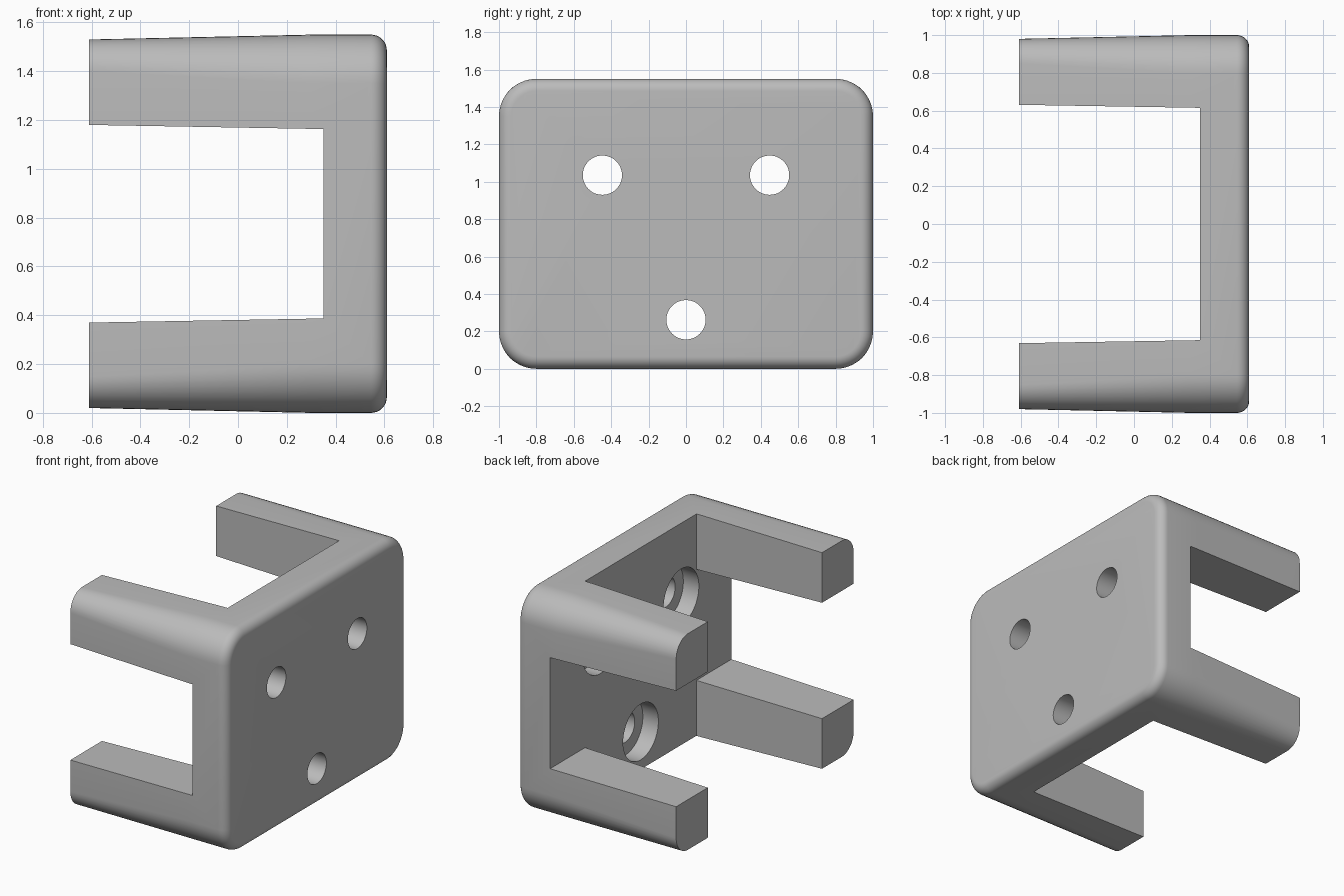
import bpy, bmesh, math
from mathutils import Matrix

old = bpy.data.objects.get("Cube")
if old:
    bpy.data.objects.remove(old, do_unlink=True)

MID = 0.775                      # height of the centre line
TIP, WALL, FRONT = -0.61, 0.35, 0.61
FILLET, CORNER = 0.065, 0.2

grey = bpy.data.materials.new("light grey")
grey.use_nodes = True
colour = (0.5, 0.5, 0.5, 1)
grey.diffuse_color = colour
grey.node_tree.nodes["Principled BSDF"].inputs["Base Color"].default_value = colour


def make_object(name, bm):
    bmesh.ops.recalc_face_normals(bm, faces=bm.faces)
    mesh = bpy.data.meshes.new(name)
    bm.to_mesh(mesh)
    bm.free()
    mesh.materials.append(grey)
    obj = bpy.data.objects.new(name, mesh)
    bpy.context.collection.objects.link(obj)
    return obj


def rounded_ring(x, half_y, half_z, radius, steps=10):
    """Rounded rectangle across the x axis."""
    ring = []
    for quarter, (sy, sz) in enumerate([(1, 1), (-1, 1), (-1, -1), (1, -1)]):
        for i in range(steps + 1):
            a = (quarter + i / steps) * math.pi / 2
            ring.append((x, sy * (half_y - radius) + radius * math.cos(a),
                         MID + sz * (half_z - radius) + radius * math.sin(a)))
    return ring


def loft(name, rings):
    bm = bmesh.new()
    loops = [[bm.verts.new(p) for p in ring] for ring in rings]
    n = len(loops[0])
    for a, b in zip(loops, loops[1:]):
        for i in range(n):
            j = (i + 1) % n
            bm.faces.new((a[i], a[j], b[j], b[i]))
    bm.faces.new(loops[0])
    bm.faces.new(loops[-1])
    return make_object(name, bm)


def box_ring(x, half_y, half_z):
    return [(x, sy * half_y, MID + sz * half_z)
            for sy, sz in [(1, 1), (-1, 1), (-1, -1), (1, -1)]]


def hole_cutter(name, y, z, radius, x0, x1):
    bm = bmesh.new()
    place = Matrix.Translation(((x0 + x1) / 2, y, z)) @ Matrix.Rotation(math.pi / 2, 4, 'Y')
    bmesh.ops.create_cone(bm, cap_ends=True, segments=48, radius1=radius,
                          radius2=radius, depth=x1 - x0, matrix=place)
    return make_object(name, bm)


def cut(body, cutter):
    cutter.hide_render = True
    mod = body.modifiers.new("cut", 'BOOLEAN')
    mod.operation, mod.solver, mod.object = 'DIFFERENCE', 'EXACT', cutter
    bpy.context.view_layer.objects.active = body
    bpy.ops.object.modifier_apply(modifier=mod.name)
    bpy.data.objects.remove(cutter, do_unlink=True)


# Outer body: tapered towards the leg tips, filleted round the plate face
rings = [rounded_ring(TIP, 0.98, MID - 0.02, 0.13),
         rounded_ring(0.3, 1, MID, CORNER)]
for i in range(9):
    a = i / 8 * math.pi / 2
    inset = FILLET * (1 - math.cos(a))
    rings.append(rounded_ring(FRONT - FILLET + FILLET * math.sin(a),
                              1 - inset, MID - inset, CORNER - inset))
body = loft("plate_with_four_legs", rings)

# Crossing channels that leave one leg at each corner
OUT = -0.8


def flare(base, tip):
    return tip + (tip - base) * (TIP - OUT) / (WALL - TIP)


cut(body, loft("side_channel", [box_ring(OUT, 1.5, flare(0.388, 0.405)),
                                box_ring(WALL, 1.5, 0.388)]))
cut(body, loft("upright_channel", [box_ring(OUT, flare(0.615, 0.631), 1.5),
                                   box_ring(WALL, 0.615, 1.5)]))

# Screw holes, counterbored from the inside
for y, z in [(-0.447, 1.035), (0.447, 1.035), (0, 0.262)]:
    cut(body, hole_cutter("counterbore", y, z, 0.195, 0.2, 0.47))
    cut(body, hole_cutter("screw_hole", y, z, 0.105, 0.3, 0.8))

bpy.ops.object.select_all(action='DESELECT')
body.select_set(True)
bpy.context.view_layer.objects.active = body
bpy.ops.object.shade_smooth_by_angle(angle=math.radians(30))
